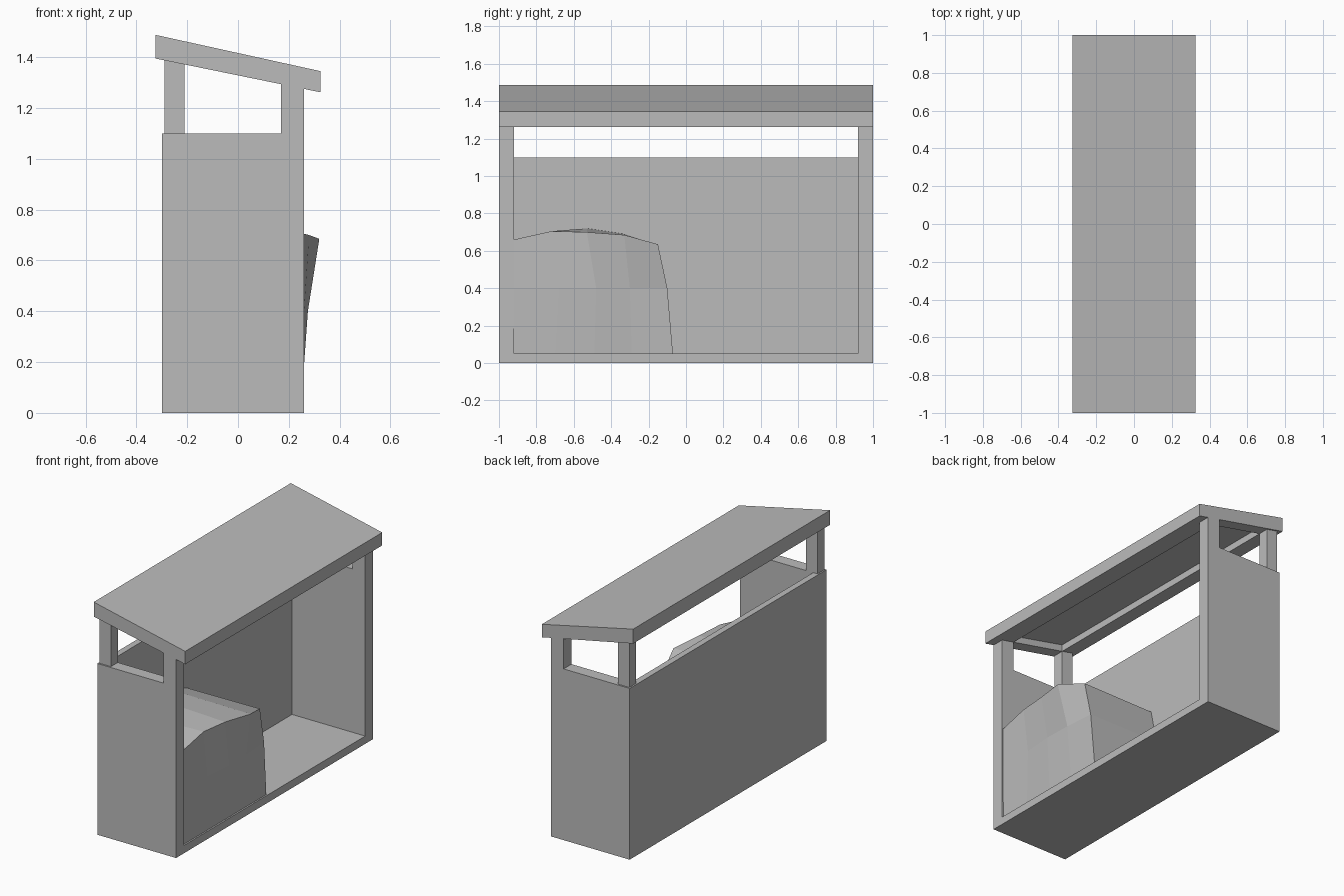
import bpy, bmesh

cube = bpy.data.objects.get("Cube")
if cube:
    bpy.data.objects.remove(cube, do_unlink=True)

grey = bpy.data.materials.new("plain grey")
grey.use_nodes = True
colour = (0.5, 0.5, 0.5, 1)
grey.diffuse_color = colour
grey.node_tree.nodes["Principled BSDF"].inputs["Base Color"].default_value = colour


def finish(name, bm):
    bmesh.ops.recalc_face_normals(bm, faces=bm.faces)
    mesh = bpy.data.meshes.new(name)
    bm.to_mesh(mesh)
    bm.free()
    mesh.materials.append(grey)
    obj = bpy.data.objects.new(name, mesh)
    bpy.context.collection.objects.link(obj)
    return obj


def prism(name, profile, y0, y1):
    """Extrude an x-z profile along y."""
    bm = bmesh.new()
    face = bm.faces.new([bm.verts.new((x, y0, z)) for x, z in profile])
    new = bmesh.ops.extrude_face_region(bm, geom=[face])["geom"]
    bmesh.ops.translate(bm, vec=(0, y1 - y0, 0),
                        verts=[v for v in new if isinstance(v, bmesh.types.BMVert)])
    return finish(name, bm)


def rect(x0, x1, z0, z1):
    return [(x0, z0), (x1, z0), (x1, z1), (x0, z1)]


def on_line(x, left, right):
    """Height at x on a straight line across the roof."""
    return left + (right - left) * (x - LEFT) / (RIGHT - LEFT)


LEFT, RIGHT = -0.325, 0.325
WALL, IN = 1.1, 0.92


def top(x):
    return on_line(x, 1.488, 1.345)


def deck(x):
    return on_line(x, 1.44, 1.303)


def under(x):
    return on_line(x, 1.395, 1.262)


def sloped(x0, x1, low, high):
    return [(x0, low(x0)), (x1, low(x1)), (x1, high(x1)), (x0, high(x0))]


# Floor and back wall
prism("floor", rect(-0.3, 0.26, 0, 0.05), -IN, IN)
prism("back_wall", rect(-0.3, -0.26, 0.05, WALL), -IN, IN)

# End walls with tall front posts, and short back posts
end_profile = [(-0.3, 0), (0.26, 0), (0.26, under(0.26)), (0.17, under(0.17)),
               (0.17, WALL), (-0.3, WALL)]
for side, s in (("front", -1), ("rear", 1)):
    prism(side + "_end_wall", end_profile, s * IN, s)
    prism(side + "_back_post",
          [(-0.29, WALL), (-0.21, WALL), (-0.21, under(-0.21)), (-0.29, under(-0.29))],
          s * IN, s * 0.99)
    prism(side + "_roof_rail", sloped(LEFT, RIGHT, under, deck), s * IN, s)

# Sloping roof with rails along its underside
prism("roof_deck", sloped(LEFT, RIGHT, deck, top), -1, 1)
prism("back_roof_rail", sloped(LEFT, -0.21, under, deck), -IN, IN)
prism("open_side_roof_rail", sloped(0.17, RIGHT, under, deck), -IN, IN)

# Faceted heap: rings of (x, z) at each column, with y drifting by row
bm = bmesh.new()
columns = [  # y at base, middle, top; x at base, middle, top; z front, back
    ((-0.92, -0.92, -0.92), (0.25, 0.255, 0.255), (0.66, 0.65)),
    ((-0.70, -0.68, -0.72), (0.25, 0.26, 0.26), (0.705, 0.69)),
    ((-0.49, -0.48, -0.53), (0.25, 0.275, 0.28), (0.70, 0.72)),
    ((-0.29, -0.30, -0.33), (0.25, 0.27, 0.32), (0.685, 0.69)),
    ((-0.07, -0.10, -0.15), (0.25, 0.255, 0.26), (0.635, 0.63)),
]
rings = []
for (yb, ym, yt), (xb, xm, xt), (zf, zr) in columns:
    points = [(xb, yb, 0.05), (xm, ym, 0.4), (xt, yt, zf),
              (-0.26, yt, zr), (-0.26, ym, 0.4), (-0.26, yb, 0.05)]
    rings.append([bm.verts.new(p) for p in points])
for a, b in zip(rings, rings[1:]):
    for i in range(len(a)):
        j = (i + 1) % len(a)
        bm.faces.new((a[i], a[j], b[j], b[i]))
for ring in (rings[0], rings[-1]):
    bm.faces.new((ring[0], ring[1], ring[4], ring[5]))
    bm.faces.new((ring[1], ring[2], ring[3], ring[4]))
finish("heap", bm)
